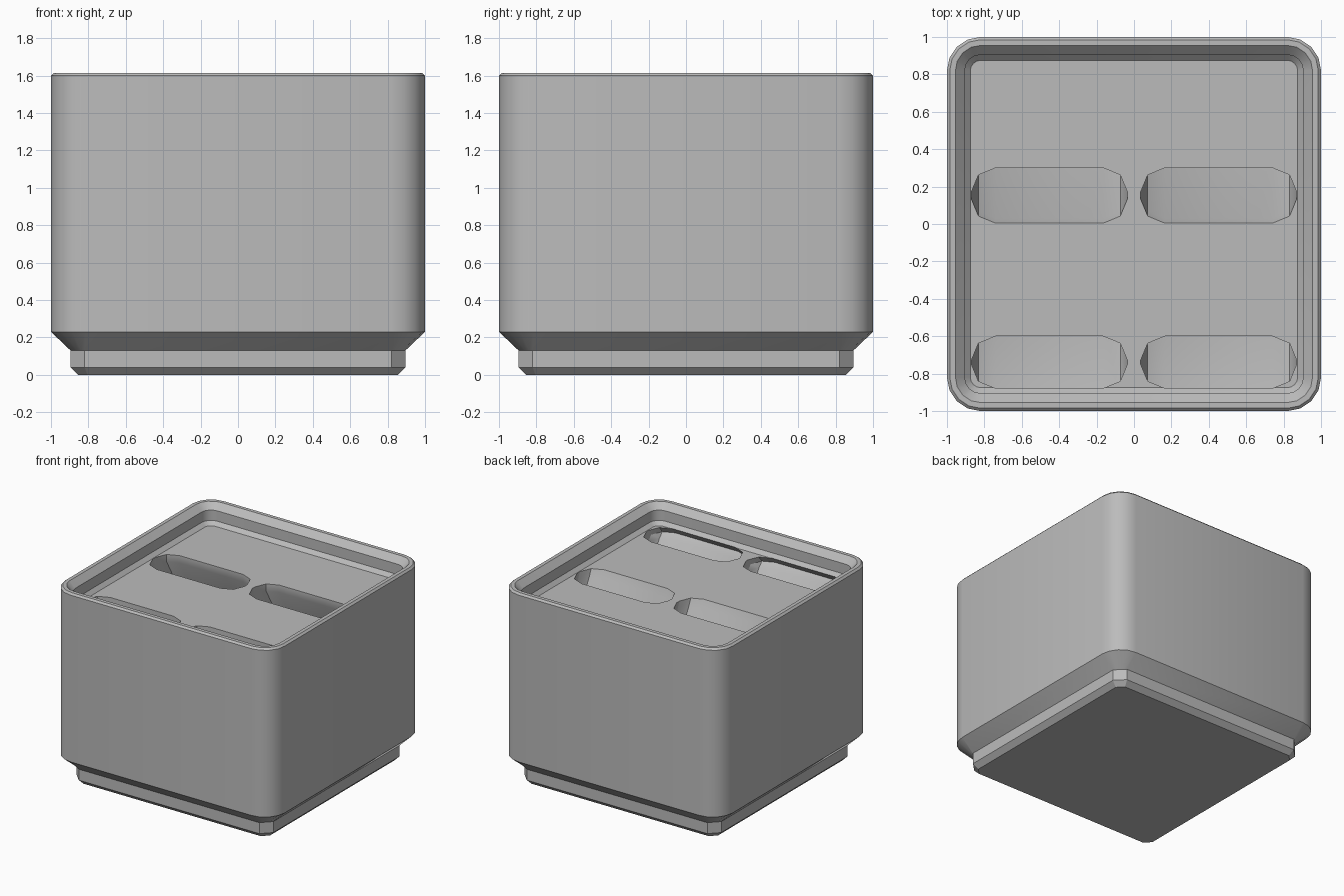
import bpy, bmesh, math

cube = bpy.data.objects.get("Cube")
if cube:
    bpy.data.objects.remove(cube, do_unlink=True)

grey = bpy.data.materials.new("plain_grey")
grey.use_nodes = True
colour = (0.5, 0.5, 0.5, 1)
grey.diffuse_color = colour
for node in grey.node_tree.nodes:
    if node.type == 'BSDF_PRINCIPLED':
        node.inputs["Base Color"].default_value = colour


def ring(x0, x1, y0, y1, z, r, segs, chamfer=False):
    """Rounded rectangle; a chamfered one keeps the same point count."""
    pts = []
    corners = [(x1 - r, y1 - r), (x0 + r, y1 - r), (x0 + r, y0 + r), (x1 - r, y0 + r)]
    for k, (cx, cy) in enumerate(corners):
        start = k * math.pi / 2
        a = (math.cos(start), math.sin(start))
        b = (-a[1], a[0])
        for i in range(segs + 1):
            t = i / segs
            if chamfer:
                u, v = 1 - t, t
            else:
                u, v = math.cos(t * math.pi / 2), math.sin(t * math.pi / 2)
            pts.append((cx + r * (u * a[0] + v * b[0]), cy + r * (u * a[1] + v * b[1]), z))
    return pts


def loft(bm, rings):
    """Bridge rings from first to last and cap both ends."""
    loops = [[bm.verts.new(p) for p in pts] for pts in rings]
    n = len(loops[0])
    for lo, hi in zip(loops, loops[1:]):
        for i in range(n):
            j = (i + 1) % n
            bm.faces.new((lo[i], lo[j], hi[j], hi[i]))
    bm.faces.new(loops[0][::-1])
    bm.faces.new(loops[-1])


def make_object(name, bm):
    bmesh.ops.recalc_face_normals(bm, faces=bm.faces)
    mesh = bpy.data.meshes.new(name)
    bm.to_mesh(mesh)
    bm.free()
    mesh.materials.append(grey)
    obj = bpy.data.objects.new(name, mesh)
    bpy.context.collection.objects.link(obj)
    return obj


# Bin: stepped foot with chamfered corners, rounded body, stacking lip, raised floor
profile = [  # half width, height, corner radius, chamfered corner
    (0.855, 0.0, 0.05, True), (0.895, 0.04, 0.075, True), (0.895, 0.13, 0.075, True),
    (1.0, 0.23, 0.18, False), (1.0, 1.6, 0.18, False), (0.985, 1.615, 0.165, False),
    (0.955, 1.615, 0.135, False), (0.905, 1.565, 0.085, False),
    (0.905, 1.48, 0.085, False), (0.875, 1.45, 0.055, False)]
bm = bmesh.new()
loft(bm, [ring(-h, h, -h, h, z, r, 4, c) for h, z, r, c in profile])
bin_body = make_object("bin_body", bm)

# Slots: two rows leaning back, the front row undercutting the lip
rows = [  # height, front y, back y
    [(1.46, 0.0, 0.3), (1.39, 0.03, 0.3), (0.65, 0.45, 0.72)],
    [(1.46, -0.87, -0.6), (1.40, -0.92, -0.6), (1.36, -0.88, -0.6), (0.65, -0.47, -0.19)]]
bm = bmesh.new()
for row in rows:
    for x0, x1 in ((-0.87, -0.035), (0.035, 0.87)):
        loft(bm, [ring(x0, x1, y0, y1, z, 0.13, 2) for z, y0, y1 in reversed(row)])
slots = make_object("slot_cutter", bm)
slots.hide_render = True

cut = bin_body.modifiers.new("slots", 'BOOLEAN')
cut.operation = 'DIFFERENCE'
cut.solver = 'EXACT'
cut.object = slots
bpy.ops.object.select_all(action='DESELECT')
bin_body.select_set(True)
bpy.context.view_layer.objects.active = bin_body
bpy.ops.object.modifier_apply(modifier=cut.name)
bpy.data.objects.remove(slots, do_unlink=True)
bpy.ops.object.shade_smooth_by_angle(angle=math.radians(30))
